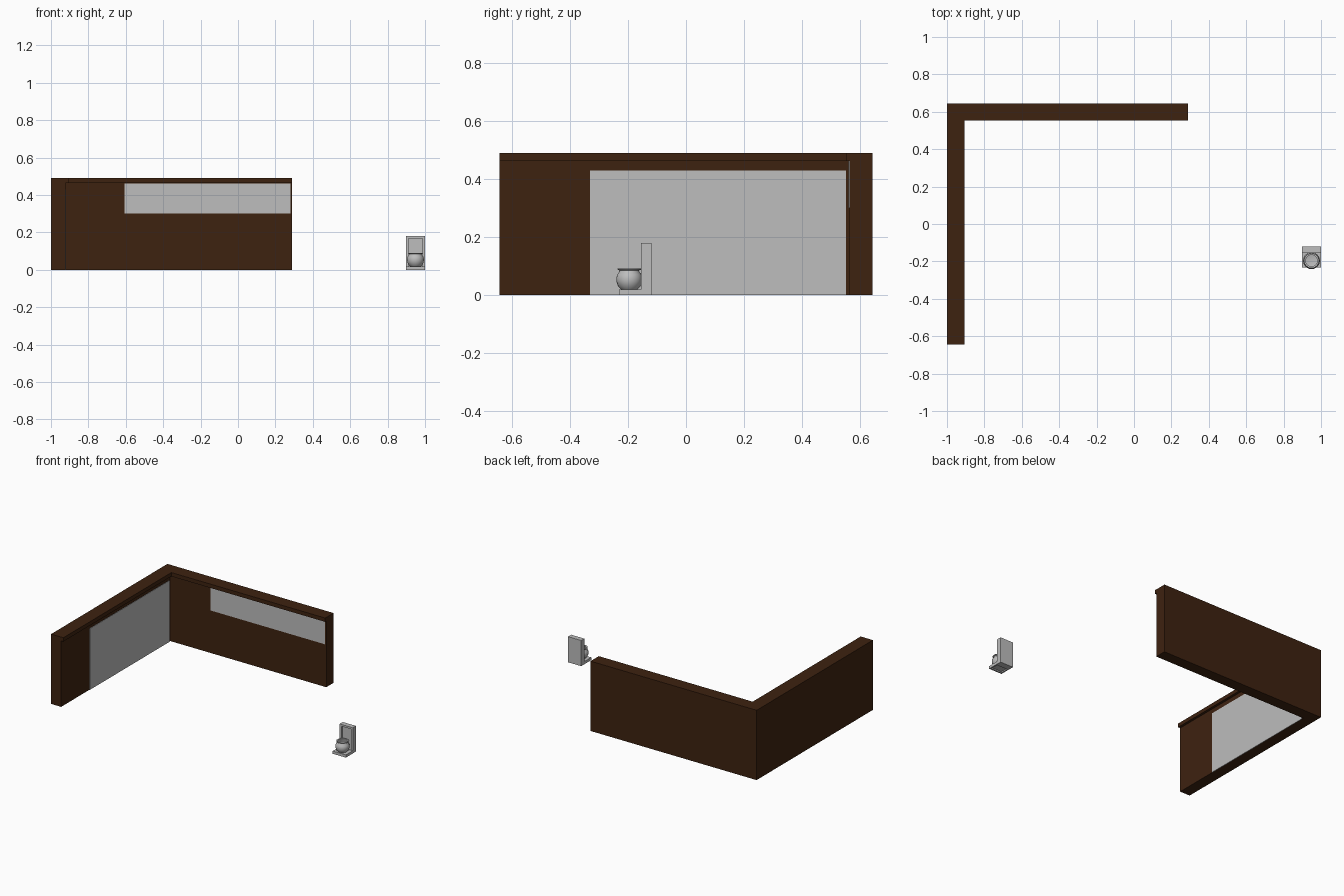
import bpy, bmesh, math

if "Cube" in bpy.data.objects:
    bpy.data.objects.remove(bpy.data.objects["Cube"])


def material(name, rgb):
    m = bpy.data.materials.new(name)
    m.diffuse_color = (*rgb, 1)
    m.use_nodes = True
    m.node_tree.nodes["Principled BSDF"].inputs["Base Color"].default_value = m.diffuse_color
    return m


BROWN = material("dark_brown_wood", (0.048, 0.016, 0.005))
GREY = material("light_grey", (0.51, 0.51, 0.51))


def finish(name, bm, mat):
    bmesh.ops.recalc_face_normals(bm, faces=bm.faces)
    me = bpy.data.meshes.new(name)
    bm.to_mesh(me)
    bm.free()
    me.materials.append(mat)
    ob = bpy.data.objects.new(name, me)
    bpy.context.collection.objects.link(ob)
    return ob


def l_block(name, inner_x, inner_y, z0, z1):
    """L-shaped plan extruded upwards."""
    plan = [(-1, -0.645), (inner_x, -0.645), (inner_x, inner_y),
            (0.29, inner_y), (0.29, 0.645), (-1, 0.645)]
    bm = bmesh.new()
    f = bm.faces.new([bm.verts.new((x, y, z0)) for x, y in plan])
    ext = bmesh.ops.extrude_face_region(bm, geom=[f], use_keep_orig=True)
    for v in ext["geom"]:
        if isinstance(v, bmesh.types.BMVert):
            v.co.z = z1
    return finish(name, bm, BROWN)


def box(name, lo, hi, mat, recess=None):
    """Box; recess = (axis, border, depth) sinks the face on the negative axis side."""
    bm = bmesh.new()
    bmesh.ops.create_cube(bm, size=1)
    for v in bm.verts:
        v.co = [lo[i] if v.co[i] < 0 else hi[i] for i in range(3)]
    bm.normal_update()
    if recess:
        axis, border, depth = recess
        face = min(bm.faces, key=lambda f: f.normal[axis])
        bmesh.ops.inset_region(bm, faces=[face], thickness=border)
        ring = bmesh.ops.inset_region(bm, faces=[face], thickness=0.0005)
        for v in face.verts:
            v.co[axis] += depth
    return finish(name, bm, mat)


# Counter body with overhanging top
l_block("counter_body", -0.922, 0.565, 0, 0.463)
l_block("counter_top", -0.905, 0.553, 0.463, 0.49)

# Pale panels on the inner faces
box("side_panel", (-0.923, -0.331, 0.0), (-0.919, 0.553, 0.43), GREY)
box("back_panel", (-0.606, 0.562, 0.30), (0.282, 0.566, 0.462), GREY)

# Small machine: recessed upright and hollow base plate
box("machine_back", (0.898, -0.155, 0), (1.0, -0.12, 0.18), GREY, (1, 0.019, 0.01))
box("machine_base", (0.898, -0.232, 0), (1.0, -0.155, 0.019), GREY, (2, 0.014, 0.008))

# Round open pot turned from a profile
profile = [(0, 0.019), (0.028, 0.019), (0.039, 0.030), (0.044, 0.045),
           (0.045, 0.057), (0.042, 0.070), (0.034, 0.081), (0.033, 0.084),
           (0.040, 0.087), (0.040, 0.091), (0.031, 0.090), (0.031, 0.081),
           (0.040, 0.066), (0.041, 0.050), (0.034, 0.032), (0, 0.024)]
bm = bmesh.new()
vs = [bm.verts.new((0.949 + r, -0.196, z)) for r, z in profile]
es = [bm.edges.new(p) for p in zip(vs, vs[1:])]
bmesh.ops.spin(bm, geom=vs + es, cent=(0.949, -0.196, 0), axis=(0, 0, 1),
               angle=math.tau, steps=24, use_duplicate=False)
bmesh.ops.remove_doubles(bm, verts=bm.verts, dist=0.0003)
pot = finish("machine_pot", bm, GREY)
bpy.context.view_layer.objects.active = pot
pot.select_set(True)
bpy.ops.object.shade_smooth_by_angle(angle=math.radians(40))
